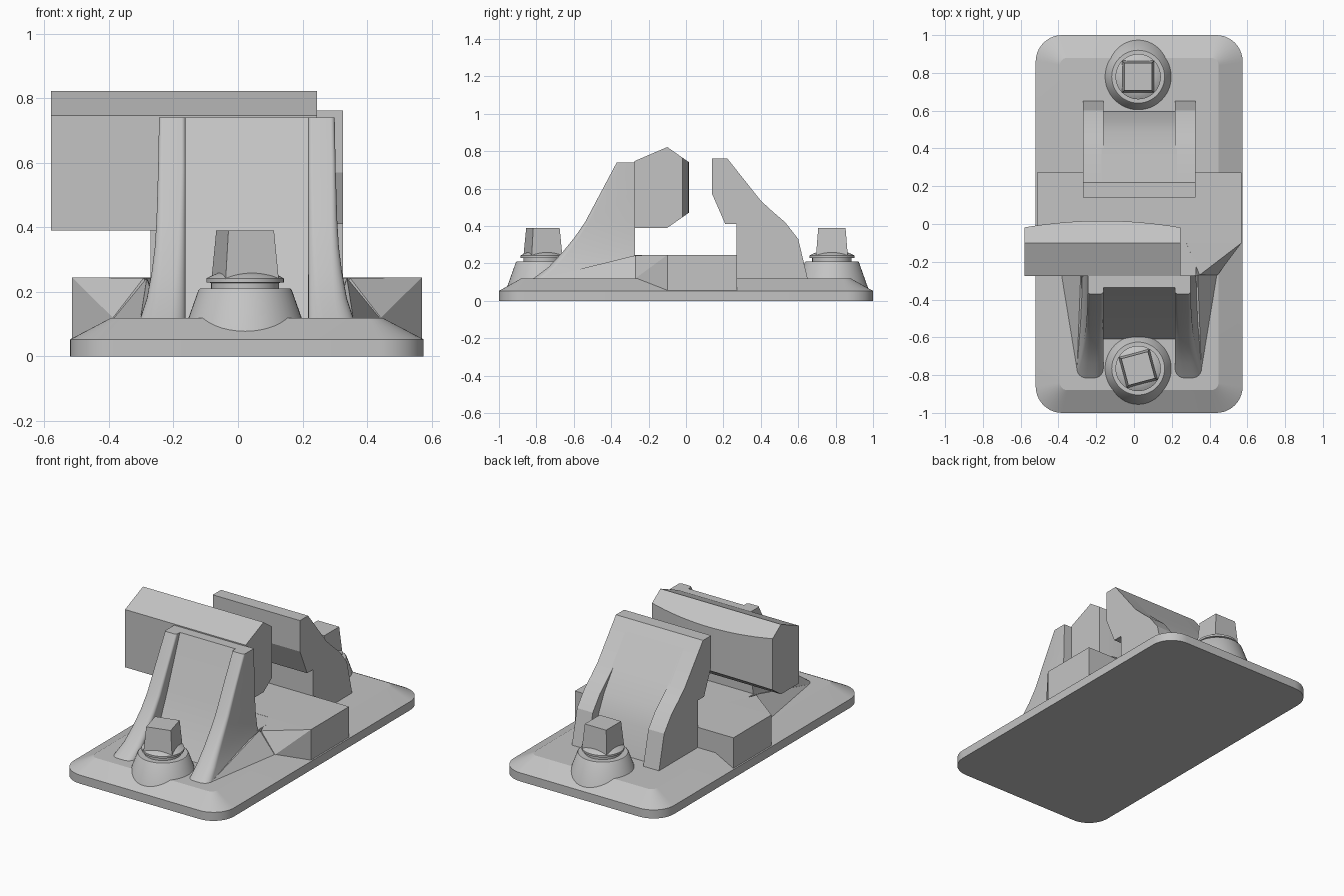
import bpy, bmesh, math
from mathutils import Vector, Matrix

CX = 0.0275  # symmetry line of the casting

if "Cube" in bpy.data.objects:
    bpy.data.objects.remove(bpy.data.objects["Cube"])

grey = bpy.data.materials.new("cast_grey")
grey.use_nodes = True
grey.diffuse_color = (0.55, 0.55, 0.55, 1)
grey.node_tree.nodes["Principled BSDF"].inputs["Base Color"].default_value = (0.55, 0.55, 0.55, 1)


def finish(name, bm, angle=30):
    bmesh.ops.recalc_face_normals(bm, faces=bm.faces)
    mesh = bpy.data.meshes.new(name)
    bm.to_mesh(mesh)
    bm.free()
    mesh.materials.append(grey)
    obj = bpy.data.objects.new(name, mesh)
    bpy.context.collection.objects.link(obj)
    bpy.ops.object.select_all(action='DESELECT')
    obj.select_set(True)
    bpy.context.view_layer.objects.active = obj
    bpy.ops.object.shade_smooth_by_angle(angle=math.radians(angle))
    return obj


def loft(name, rings, angle=30):
    """Skin closed rings of equal length and cap both ends."""
    bm = bmesh.new()
    loops = [[bm.verts.new(p) for p in ring] for ring in rings]
    for a, b in zip(loops, loops[1:]):
        for i in range(len(a)):
            j = (i + 1) % len(a)
            bm.faces.new((a[i], a[j], b[j], b[i]))
    bm.faces.new(loops[0])
    bm.faces.new(loops[-1])
    return finish(name, bm, angle)


def extrude_x(name, profile, x0, x1):
    return loft(name, [[(x, y, z) for y, z in profile] for x in (x0, x1)], 20)


def rounded_rect(hx, hy, r, z, steps=10):
    ring = []
    for k, (sx, sy) in enumerate(((1, 1), (-1, 1), (-1, -1), (1, -1))):
        for i in range(steps + 1):
            a = math.pi / 2 * (k + i / steps)
            ring.append((CX + sx * (hx - r) + r * math.cos(a),
                         sy * (hy - r) + r * math.sin(a), z))
    return ring


def hull(name, points):
    bm = bmesh.new()
    for p in points:
        bm.verts.new(p)
    res = bmesh.ops.convex_hull(bm, input=bm.verts)
    junk = [v for v in res["geom_interior"] if isinstance(v, bmesh.types.BMVert)]
    if junk:
        bmesh.ops.delete(bm, geom=junk, context='VERTS')
    return finish(name, bm, 5)


# Base plate with a sloping shoulder
loft("base_plate", [rounded_rect(0.548, 1, 0.14, 0),
                    rounded_rect(0.548, 1, 0.14, 0.053),
                    rounded_rect(0.42, 0.88, 0.04, 0.12)], 20)

# Rail seat between the two brackets
extrude_x("centre_block", [(-0.1, 0.055), (0.272, 0.055), (0.272, 0.245), (-0.1, 0.245)],
          CX - 0.542, CX + 0.542)
extrude_x("centre_block_front", [(-0.28, 0.1), (-0.1, 0.1), (-0.1, 0.244), (-0.28, 0.244)],
          CX - 0.3, CX + 0.3)

# Front bracket: two rounded ribs, lofted upward
RIB = ((0.1, -0.84, 0.335), (0.12, -0.815, 0.33), (0.18, -0.735, 0.31), (0.26, -0.66, 0.295),
       (0.34, -0.595, 0.285), (0.42, -0.54, 0.28), (0.58, -0.455, 0.275), (0.74, -0.37, 0.272))


def rib_ring(side, z, front, outer, inner=0.19, back=-0.272):
    mid, half = (outer + inner) / 2, (outer - inner) / 2
    ring = [(outer, back), (inner, back)]
    r = half * 0.9 * min(1, max(0.35, (0.9 - z)))
    for cx, start in ((inner + r, math.pi), (outer - r, math.pi * 1.5)):
        for i in range(7):
            a = start + math.pi / 2 * i / 6
            ring.append((cx + r * math.cos(a), front + r + r * math.sin(a)))
    return [(CX + side * x, y, z) for x, y in ring]


for side, label in ((1, "left"), (-1, "right")):
    loft(f"front_rib_{label}", [rib_ring(side, *row) for row in RIB], 35)
    # Wedge and gusset joining the rib to the rail seat
    wedge = [(0.542, -0.1, 0.245), (0.542, -0.1, 0.055), (0.415, -0.27, 0.12),
             (0.32, -0.27, 0.243), (0.25, -0.1, 0.245), (0.25, -0.1, 0.055), (0.25, -0.27, 0.1)]
    gusset = [(0.415, -0.27, 0.115), (0.33, -0.79, 0.115), (0.31, -0.37, 0.215),
              (0.31, -0.27, 0.243), (0.25, -0.27, 0.115), (0.27, -0.75, 0.115)]
    for part, pts in (("seat_wedge", wedge), ("rib_gusset", gusset)):
        hull(f"{part}_{label}", [(CX + side * x, y, z) for x, y, z in pts])

# Front bracket: recessed web between the ribs
extrude_x("front_web", [(-0.272, 0.1), (-0.272, 0.74), (-0.335, 0.74), (-0.46, 0.42),
                        (-0.54, 0.24), (-0.62, 0.1)], CX - 0.2, CX + 0.2)

# Clamping jaw with a bowed gripping face
JAW_X0, JAW_X1 = -0.58, 0.245
rings = []
for i in range(17):
    t = i / 16
    x = JAW_X0 + (JAW_X1 - JAW_X0) * t
    y = -0.018 + 0.035 * (1 - (2 * t - 1) ** 2)
    rise = 0.7 * (y + 0.1)
    rings.append([(x, -0.275, 0.39), (x, -0.275, 0.747), (x, -0.1, 0.822),
                  (x, y, 0.822 - rise), (x, y, 0.39 + rise), (x, -0.1, 0.39)])
loft("clamp_jaw", rings, 20)

# Rear bracket: overhanging hook with raised side cheeks
HOOK = [(0.27, 0.1), (0.27, 0.41), (0.21, 0.41), (0.14, 0.57), (0.14, 0.762), (0.22, 0.762),
        (0.4, 0.535)]
extrude_x("rear_hook", HOOK + [(0.49, 0.41), (0.545, 0.3), (0.6, 0.1)], CX - 0.2, CX + 0.2)
for s, label in ((1, "left"), (-1, "right")):
    extrude_x(f"rear_cheek_{label}",
              HOOK + [(0.46, 0.48), (0.53, 0.42), (0.6, 0.33), (0.655, 0.1)],
              CX + s * 0.19, CX + s * 0.298)


# Anchor bolts: conical boss, washer, flange and square head
def anchor(label, y, turn):
    cx = 0.022
    profile = [(0.2, 0.05), (0.145, 0.205), (0.14, 0.21), (0.105, 0.21), (0.105, 0.228),
               (0.12, 0.23), (0.12, 0.242), (0.105, 0.25), (0.08, 0.26)]
    circle = [(math.cos(a), math.sin(a)) for a in (math.tau * i / 48 for i in range(48))]
    loft(f"bolt_boss_{label}", [[(cx + r * c, y + r * s, z) for c, s in circle]
                                for r, z in profile])
    spin = Matrix.Rotation(math.radians(turn), 3, 'Z')
    corners = ((1, 1), (-1, 1), (-1, -1), (1, -1))
    loft(f"bolt_head_{label}", [[Vector((cx, y, z)) + spin @ Vector((h * a, h * b, 0))
                                 for a, b in corners]
                                for h, z in ((0.085, 0.24), (0.073, 0.39))], 5)


anchor("front", -0.765, 15)
anchor("rear", 0.78, 0)
